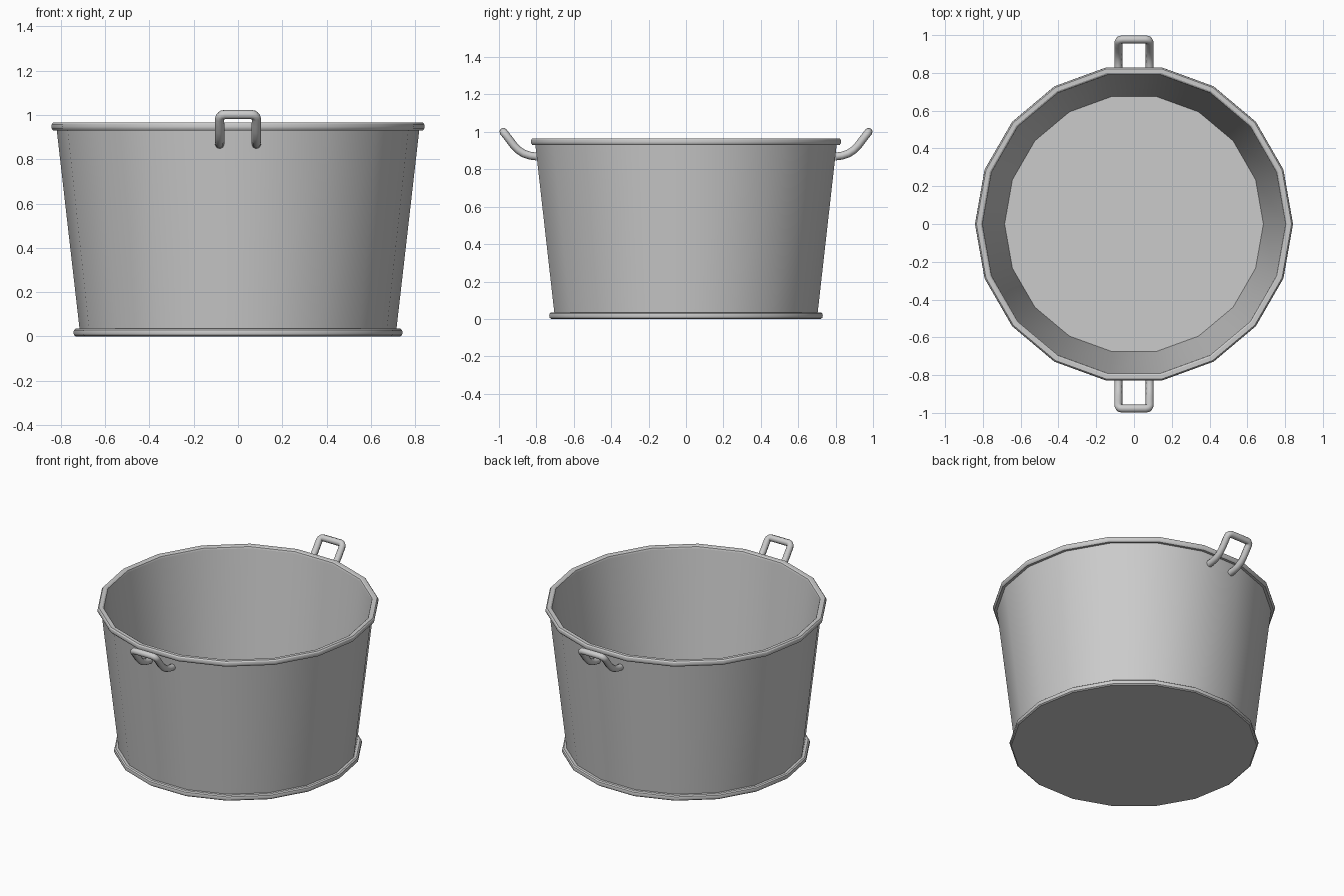
import bpy, bmesh
from math import cos, sin, pi, radians

if "Cube" in bpy.data.objects:
    bpy.data.objects.remove(bpy.data.objects["Cube"])

SIDES = 18


def finish(obj, angle=30):
    bpy.ops.object.select_all(action='DESELECT')
    obj.select_set(True)
    bpy.context.view_layer.objects.active = obj
    bpy.ops.object.shade_smooth_by_angle(angle=radians(angle))


def lathe(name, profile, cap_start=False, cap_end=False):
    """Spin an (r, z) profile into an 18-sided surface, optionally capped."""
    bm = bmesh.new()
    rings = [[bm.verts.new((r * cos(2 * pi * i / SIDES), r * sin(2 * pi * i / SIDES), z))
              for i in range(SIDES)] for r, z in profile]
    for a, b in zip(rings, rings[1:]):
        for i in range(SIDES):
            j = (i + 1) % SIDES
            bm.faces.new((a[i], a[j], b[j], b[i]))
    if cap_start:
        bm.faces.new(rings[0][::-1])
    if cap_end:
        bm.faces.new(rings[-1])
    mesh = bpy.data.meshes.new(name)
    bm.to_mesh(mesh)
    bm.free()
    obj = bpy.data.objects.new(name, mesh)
    bpy.context.collection.objects.link(obj)
    finish(obj)


def handle(name, side):
    """Bent rod: two curved legs joined by a cross bar."""
    leg = [(.083, .797, .868), (.083, .835, .873), (.083, .868, .884), (.083, .897, .903),
           (.083, .922, .929), (.083, .943, .957), (.083, .963, .983),
           (.080, .971, .993), (.072, .976, .999), (.060, .977, 1.001)]
    path = leg + [(-x, y, z) for x, y, z in reversed(leg)]
    curve = bpy.data.curves.new(name, 'CURVE')
    curve.dimensions = '3D'
    curve.bevel_depth = .021
    curve.bevel_resolution = 2
    curve.use_fill_caps = True
    spline = curve.splines.new('POLY')
    spline.points.add(len(path) - 1)
    for p, (x, y, z) in zip(spline.points, path):
        p.co = (x * side, y * side, z, 1)
    obj = bpy.data.objects.new(name, curve)
    bpy.context.collection.objects.link(obj)
    bpy.ops.object.select_all(action='DESELECT')
    obj.select_set(True)
    bpy.context.view_layer.objects.active = obj
    bpy.ops.object.convert(target='MESH')
    finish(bpy.context.object, 50)


# Base disc with rounded hoop
lathe("base_hoop", [(.732, 0), (.740, .006), (.743, .017), (.740, .029), (.732, .035), (.714, .035)],
      cap_start=True)
# Tapered wall, outside and inside with floor
lathe("outer_wall", [(.715, .034), (.818, .932)])
lathe("inner_wall_and_floor", [(.801, .95), (.685, .035)], cap_end=True)
# Rolled top rim
lathe("top_rim", [(.816, .930), (.834, .930), (.840, .937), (.842, .947), (.840, .958), (.834, .965),
                  (.812, .965), (.804, .960), (.801, .949)])
# Pair of carrying handles
handle("back_handle", 1)
handle("front_handle", -1)
